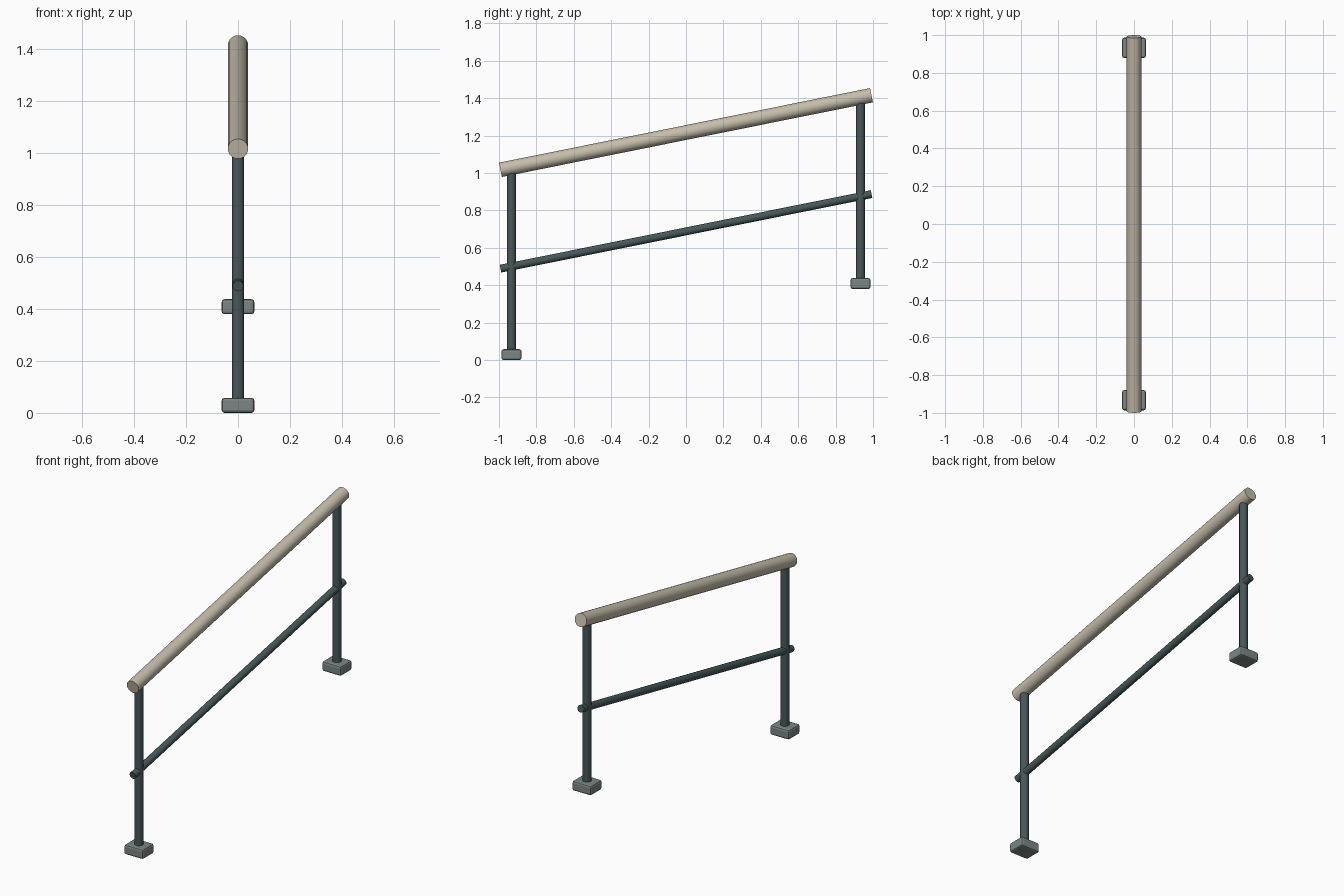
import bpy
import math
from mathutils import Vector

if "Cube" in bpy.data.objects:
    bpy.data.objects.remove(bpy.data.objects["Cube"])


def material(name, color):
    m = bpy.data.materials.new(name)
    m.diffuse_color = (*color, 1)
    m.use_nodes = True
    m.node_tree.nodes["Principled BSDF"].inputs["Base Color"].default_value = m.diffuse_color
    return m


WOOD = material("pale_rail", (0.56, 0.51, 0.41))
STEEL = material("dark_steel", (0.065, 0.095, 0.1))
FOOT = material("grey_foot", (0.2, 0.24, 0.235))

SLOPE = 0.201    # rise per unit of y
POST_Y = 0.933


def tube(name, start, end, radius, mat, sides):
    """Capped cylinder between two points."""
    a, b = Vector(start), Vector(end)
    d = b - a
    bpy.ops.mesh.primitive_cylinder_add(vertices=sides, radius=radius,
                                        depth=d.length, location=(a + b) / 2)
    ob = bpy.context.object
    ob.rotation_euler = (-math.atan2(d.y, d.z), 0, 0)
    ob.name = name
    ob.data.materials.append(mat)
    bpy.ops.object.shade_smooth_by_angle(angle=math.radians(35))
    return ob


def sloped_rail(name, mid_z, half_y, radius, mat, sides):
    rise = half_y * SLOPE
    return tube(name, (0, -half_y, mid_z - rise), (0, half_y, mid_z + rise),
                radius, mat, sides)


# Handrail and thinner middle rail
sloped_rail("handrail", 1.2165, 0.992, 0.039, WOOD, 24)
sloped_rail("middle_rail", 0.688, 0.992, 0.021, STEEL, 16)

# Upright posts, each on a bevelled foot
for label, y, base in (("lower", -POST_Y, 0.0), ("upper", POST_Y, 0.38)):
    top = 1.2165 + y * SLOPE - 0.02
    tube(label + "_post", (0, y, base + 0.03), (0, y, top), 0.024, STEEL, 16)

    bpy.ops.mesh.primitive_cube_add(size=1, location=(0, y, base + 0.029))
    foot = bpy.context.object
    foot.name = label + "_foot"
    foot.scale = (0.126, 0.107, 0.058)
    bpy.ops.object.transform_apply(location=False, rotation=False, scale=True)
    foot.data.materials.append(FOOT)
    bevel = foot.modifiers.new("soft_edges", 'BEVEL')
    bevel.width = 0.011
    bevel.segments = 2
